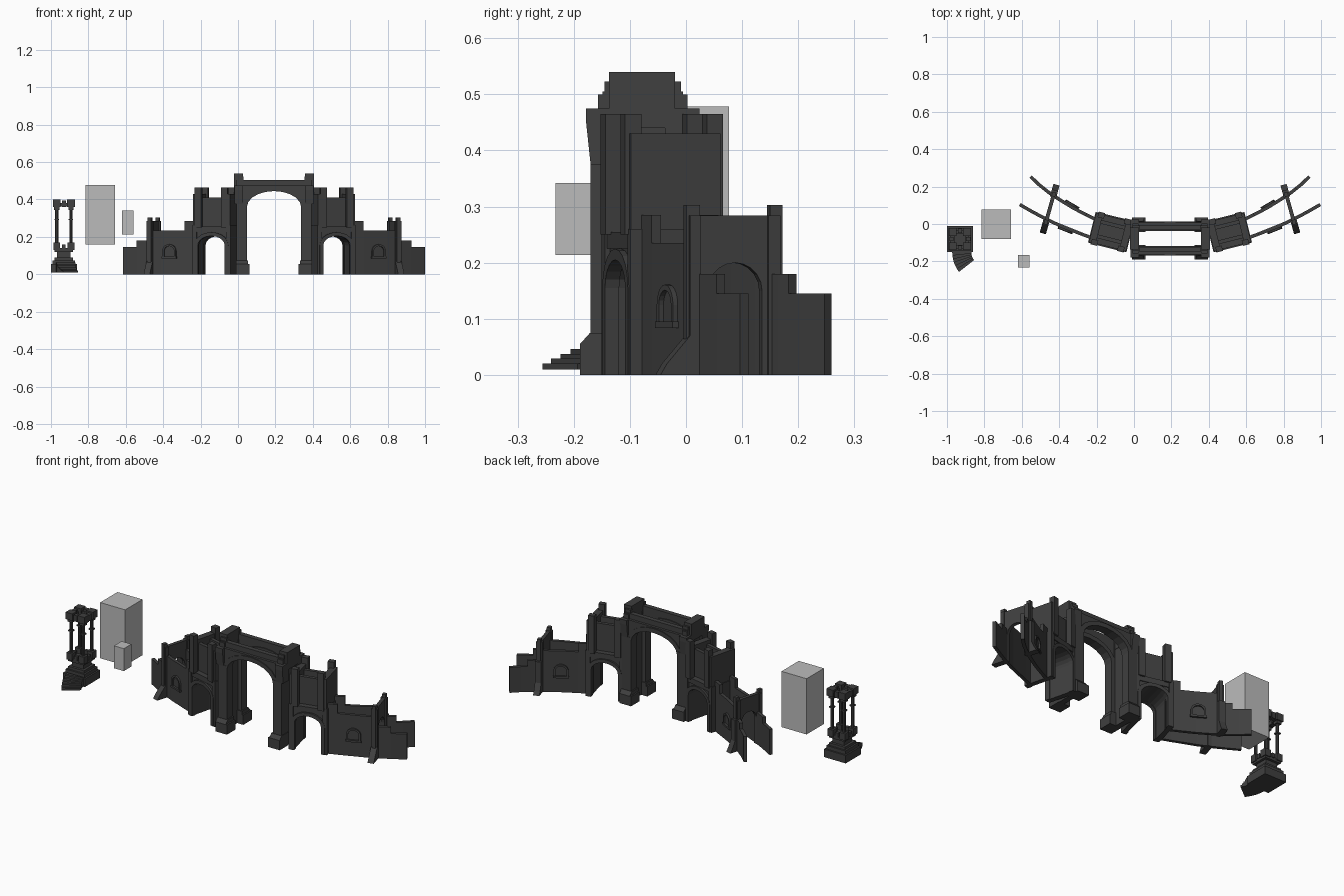
import bpy, bmesh
from math import pi, sin, cos, radians
from mathutils import Matrix, Vector

if "Cube" in bpy.data.objects:
    bpy.data.objects.remove(bpy.data.objects["Cube"])

CX = 0.1925          # symmetry plane of the gatehouse
CY = -0.077          # middle of the central gate depth


def material(name, rgba):
    m = bpy.data.materials.new(name)
    m.diffuse_color = rgba
    m.use_nodes = True
    m.node_tree.nodes["Principled BSDF"].inputs["Base Color"].default_value = m.diffuse_color
    return m


STONE = material("dark_stone", (0.05, 0.05, 0.05, 1))
GLASS = material("marker_grey", (0.5, 0.5, 0.5, 0.5))


def prism(name, pts, axis, lo, hi, mat=None, mirror=True, base=CX):
    """Extrude a 2D outline along axis from lo to hi; mat is baked into the mesh."""
    bm = bmesh.new()
    put = {'x': lambda a, b, d: (d, a, b), 'y': lambda a, b, d: (a, d, b), 'z': lambda a, b, d: (a, b, d)}[axis]
    face = bm.faces.new([bm.verts.new(put(a, b, lo)) for a, b in pts])
    ext = bmesh.ops.extrude_face_region(bm, geom=[face])
    step = Vector(put(0, 0, hi - lo))
    bmesh.ops.translate(bm, vec=step, verts=[v for v in ext['geom'] if isinstance(v, bmesh.types.BMVert)])
    bmesh.ops.recalc_face_normals(bm, faces=bm.faces)
    if mat:
        bm.transform(mat)
    me = bpy.data.meshes.new(name)
    bm.to_mesh(me)
    bm.free()
    me.materials.append(STONE)
    ob = bpy.data.objects.new(name, me)
    ob.location.x = base
    bpy.context.collection.objects.link(ob)
    if mirror:
        ob.modifiers.new("mirror", 'MIRROR').use_mirror_merge = False
    return ob


def box(name, x0, x1, y0, y1, z0, z1, **kw):
    return prism(name, [(x0, y0), (x1, y0), (x1, y1), (x0, y1)], 'z', z0, z1, **kw)


def arc(w, spring, rise, n=10):
    return [(w * cos(pi * i / n), spring + rise * sin(pi * i / n)) for i in range(n + 1)]


def arch(hw, top, ow, spring, rise):
    """Wall outline with an arched opening standing on the ground."""
    return [(-hw, 0), (-hw, top), (hw, top), (hw, 0), (ow, 0)] + arc(ow, spring, rise) + [(-ow, 0)]


def band(w, t, z0, spring, rise):
    """Arch moulding of thickness t around an opening."""
    return ([(w + t, z0)] + arc(w + t, spring, rise + t) + [(-w - t, z0), (-w, z0)]
            + arc(w, spring, rise)[::-1] + [(w, z0)])


# ---- central gate: front and back arches, side walls, piers ----
for f, side in ((-1, "front"), (1, "back")):
    def Y(d):
        return CY + f * d
    prism(f"{side}_arch_wall", arch(0.20, 0.505, 0.15, 0.36, 0.085), 'y', Y(0.045), Y(0.072), mirror=False)
    prism(f"{side}_arch_ledge", arch(0.195, 0.475, 0.15, 0.36, 0.085), 'y', Y(0.072), Y(0.086), mirror=False)
    prism(f"{side}_arch_moulding", band(0.145, 0.025, 0.0, 0.36, 0.085), 'y', Y(0.04), Y(0.091), mirror=False)
    box(f"{side}_pier", 0.147, 0.2, Y(0.04), Y(0.093), 0, 0.38)
    prism(f"{side}_pier_corbel", [(Y(0.04), 0.375), (Y(0.093), 0.375), (Y(0.101), 0.45),
                                  (Y(0.101), 0.475), (Y(0.04), 0.475)], 'x', 0.165, 0.212)
    box(f"{side}_pier_base", 0.13, 0.203, Y(0.035), Y(0.112), 0, 0.055)
    prism(f"{side}_base_slope", [(Y(0.035), 0.055), (Y(0.112), 0.055), (Y(0.094), 0.075), (Y(0.035), 0.075)],
          'x', 0.138, 0.203)
    box(f"{side}_corner_step", 0.163, 0.2, Y(0.05), Y(0.068), 0.5, 0.523)
box("gate_side_wall", 0.168, 0.2, CY - 0.08, CY + 0.08, 0, 0.5)
box("gate_side_merlon", 0.166, 0.214, -0.137, -0.02, 0.44, 0.54)

# ---- flanking towers, turned back 14 degrees ----
T = Matrix.Translation((0.315, -0.043, 0)) @ Matrix.Rotation(radians(14), 4, 'Z')
prism("flank_arch", arch(0.1, 0.235, 0.078, 0.155, 0.05), 'y', -0.075, 0.075, mat=T)
box("flank_floor", -0.1, 0.1, -0.08, 0.08, 0.225, 0.255, mat=T)
for f, side in ((-1, "front"), (1, "back")):
    prism(f"flank_{side}_moulding", band(0.074, 0.02, 0.0, 0.155, 0.05), 'y', f * 0.06, f * 0.086, mat=T)
    box(f"flank_{side}_parapet", -0.09, 0.09, f * 0.03, f * 0.05, 0.25, 0.41, mat=T)
    for e, end in ((-1, "inner"), (1, "outer")):
        box(f"flank_{side}_{end}_merlon", e * 0.055, e * 0.09, f * 0.06, f * 0.09, 0.25, 0.465, mat=T)
for e, end in ((-1, "inner"), (1, "outer")):
    box(f"flank_{end}_slab", e * 0.065, e * 0.102, -0.082, 0.082, 0.25, 0.43, mat=T)
    box(f"flank_{end}_pier", e * 0.082, e * 0.106, -0.084, 0.084, 0, 0.26, mat=T)


# ---- curved curtain walls ----
def curve_y(path, u):
    for (a, ya), (b, yb) in zip(path, path[1:]):
        if u <= b or b == path[-1][0]:
            return ya + (yb - ya) * (u - a) / (b - a)


def curtain(name, path, sections, t=0.009):
    for i, (a, b, h) in enumerate(sections):
        us = [a] + [p[0] for p in path if a + .005 < p[0] < b - .005] + [b]
        near, far = [], []
        for u in us:
            d = Vector((0.02, curve_y(path, u + 0.01) - curve_y(path, u - 0.01))).normalized()
            p = Vector((u, curve_y(path, u)))
            n = Vector((-d.y, d.x)) * t
            near.append(p - n)
            far.append(p + n)
        prism(f"{name}_{i}", [tuple(p) for p in near + far[::-1]], 'z', 0, h)


FRONT = [(0.41, -0.077), (0.47, -0.055), (0.54, -0.027), (0.6, -0.003), (0.66, 0.025), (0.73, 0.062), (0.805, 0.105)]
BACK = [(0.38, 0.015), (0.45, 0.05), (0.52, 0.087), (0.59, 0.13), (0.65, 0.17), (0.7, 0.21), (0.745, 0.253)]
curtain("front_curtain", FRONT, [(0.41, 0.475, 0.285), (0.475, 0.655, 0.235), (0.655, 0.73, 0.18), (0.73, 0.803, 0.145)])
curtain("back_curtain", BACK, [(0.38, 0.45, 0.285), (0.45, 0.625, 0.235), (0.625, 0.675, 0.18), (0.675, 0.745, 0.145)])

# ---- cross walls with arched passage and end buttresses ----
C = Matrix.Translation((0.68, -0.05, 0)) @ Matrix.Rotation(radians(15.7), 4, 'Z')
hole = [(0.14 + a, z) for a, z in arc(0.05, 0.15, 0.05)]
prism("cross_wall", [(0.05, 0), (0.05, 0.303), (0.075, 0.303), (0.075, 0.284), (0.205, 0.284), (0.205, 0.303),
                     (0.228, 0.303), (0.228, 0), (0.19, 0)] + hole + [(0.09, 0)], 'x', -0.01, 0.01, mat=C)
prism("front_buttress", [(0, 0), (0.012, 0.02), (0.055, 0.07), (0.055, 0.284), (0.075, 0.284), (0.075, 0)],
      'x', -0.017, 0.017, mat=C)
prism("back_buttress", [(0.27, 0), (0.258, 0.02), (0.24, 0.06), (0.24, 0.18), (0.222, 0.18), (0.222, 0.284),
                        (0.2, 0.284), (0.2, 0)], 'x', -0.017, 0.017, mat=C)

# ---- arched window surrounds on the curtain walls ----
for path, u, f, side in ((FRONT, 0.555, -1, "front"), (BACK, 0.53, 1, "back")):
    slope = Vector((1, (curve_y(path, u + .03) - curve_y(path, u - .03)) / .06, 0))
    W = Matrix.Translation((u, curve_y(path, u), 0)) @ Matrix.Rotation(Vector((1, 0, 0)).angle(slope), 4, 'Z')
    prism(f"{side}_window_frame", band(0.029, 0.01, 0.09, 0.125, 0.026), 'y', 0, f * 0.018, mat=W)
    box(f"{side}_window_sill", -0.042, 0.042, 0, f * 0.02, 0.084, 0.095, mat=W)

# ---- small pavilion on four columns ----
PX, PY = -0.931, -0.081


def block(name, h, z0, z1, x=0, y=0):
    return box(name, x - h, x + h, y + PY - h, y + PY + h, z0, z1, mirror=False, base=PX)


for i, (h, z0, z1) in enumerate([(0.069, 0.01, 0.055), (0.06, 0.055, 0.075), (0.05, 0.075, 0.09),
                                 (0.036, 0.09, 0.125), (0.05, 0.12, 0.14)]):
    block(f"pavilion_tier_{i}", h, z0, z1)
for sx in (-1, 1):
    for sy in (-1, 1):
        x, y = sx * 0.038, sy * 0.038
        block("column_foot", 0.018, 0.13, 0.17, x, y)
        ring = [(x + 0.009 * cos(k * pi / 4), PY + y + 0.009 * sin(k * pi / 4)) for k in range(8)]
        prism("column", ring, 'z', 0.16, 0.36, mirror=False, base=PX)
        block("column_collar", 0.012, 0.29, 0.297, x, y)
        block("column_capital", 0.014, 0.345, 0.362, x, y)
        block("crown_corner", 0.021, 0.36, 0.4, x, y)
for s in (-1, 1):
    for x, y, n in ((s * 0.045, 0, "side"), (0, s * 0.045, "front_back")):
        block(f"crown_{n}_merlon", 0.011, 0.36, 0.395, x, y)
        block(f"railing_{n}_post", 0.009, 0.135, 0.16, x, y)
    box("crown_side_beam", s * 0.03, s * 0.05, PY - 0.045, PY + 0.045, 0.362, 0.382, mirror=False, base=PX)
    box("crown_beam", -0.045, 0.045, PY + s * 0.03, PY + s * 0.05, 0.362, 0.382, mirror=False, base=PX)

# ---- curved stair fanning out from the pavilion ----
STEPS = 6
for i in range(STEPS):
    a0, a1 = (pi + radians(38) * k / STEPS for k in (i, i + 1))
    pts = [(-0.80 + r * cos(a), -0.15 + r * sin(a)) for r, a in ((0.07, a0), (0.172, a0), (0.172, a1), (0.07, a1))]
    prism(f"stair_step_{i}", pts, 'z', 0.01, 0.063 - 0.0085 * i, mirror=False, base=0)

# ---- two plain grey blocks ----
for name, dims in (("large_block", (-0.815, -0.657, -0.079, 0.077, 0.16, 0.478)),
                   ("small_block", (-0.62, -0.558, -0.233, -0.165, 0.214, 0.342))):
    box(name, *dims, mirror=False, base=0).data.materials[0] = GLASS
